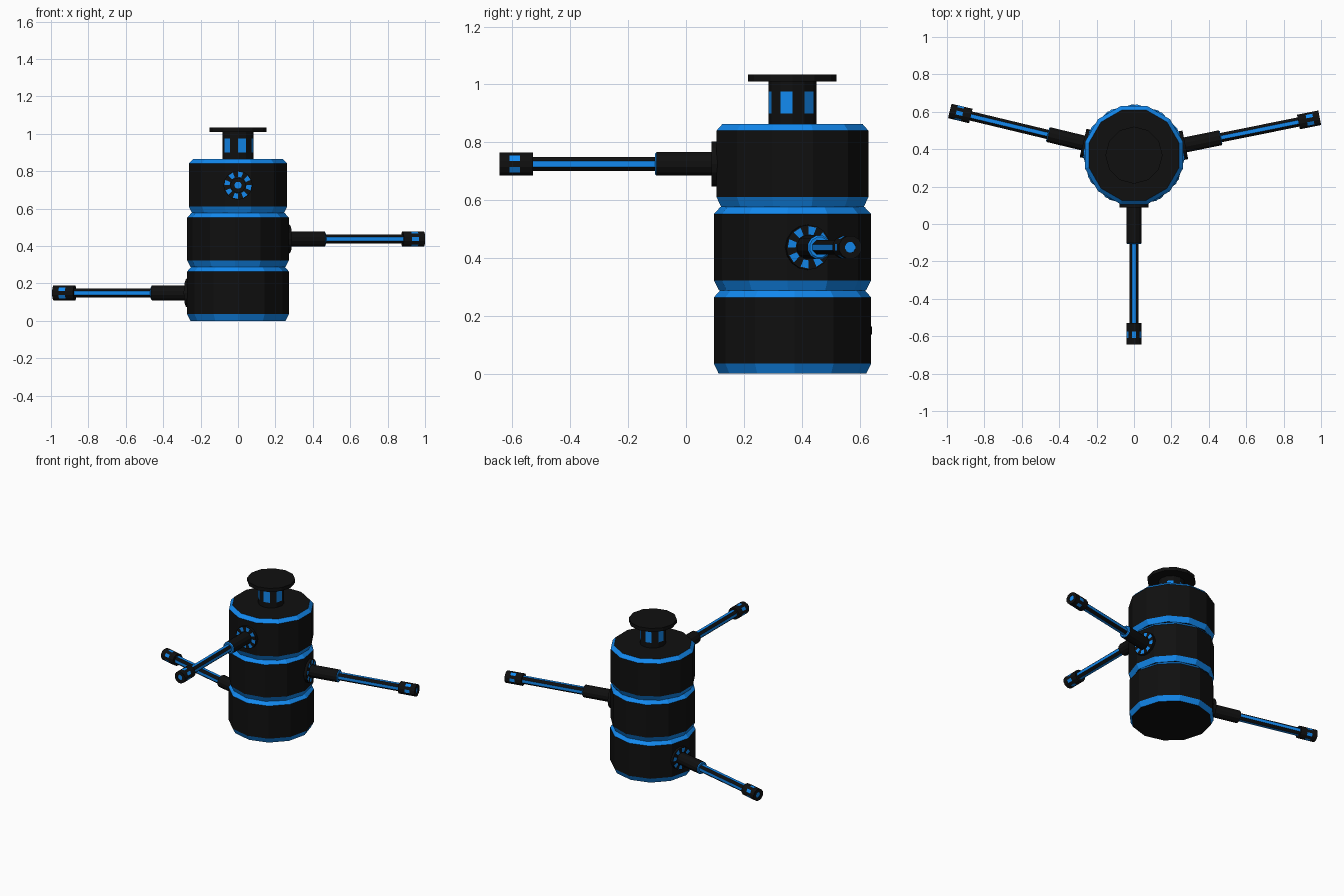
import bpy, bmesh
from math import sin, cos, radians, pi
from mathutils import Matrix, Vector

if "Cube" in bpy.data.objects:
    bpy.data.objects.remove(bpy.data.objects["Cube"])


def material(name, color):
    m = bpy.data.materials.new(name)
    m.diffuse_color = color
    m.use_nodes = True
    m.node_tree.nodes["Principled BSDF"].inputs["Base Color"].default_value = m.diffuse_color
    return m


BLACK = material("black", (0.005, 0.005, 0.005, 1))
BLUE = material("blue", (0.006, 0.25, 0.87, 1))
CENTER = Vector((0, 0.368, 0))


def lathe(name, profile, sides, matrix, offset=0.0, blue=(), windows=None, recess=0.0):
    """Stack rings of (radius, height). blue: bands fully blue (-1 = end cap).
    windows: (band, parity) makes every second face of a band a blue panel."""
    bm = bmesh.new()
    rings = [[bm.verts.new((r * cos(offset + 2 * pi * i / sides),
                            r * sin(offset + 2 * pi * i / sides), h))
              for i in range(sides)] for r, h in profile]
    panels = []
    for b, (lo, hi) in enumerate(zip(rings, rings[1:])):
        for i in range(sides):
            j = (i + 1) % sides
            f = bm.faces.new((lo[i], lo[j], hi[j], hi[i]))
            f.material_index = int(b in blue)
            if windows and b == windows[0] and i % 2 == windows[1]:
                panels.append(f)
    bm.faces.new(rings[0][::-1])
    bm.faces.new(rings[-1]).material_index = int(-1 in blue)
    if panels and recess:
        bmesh.ops.inset_individual(bm, faces=panels, thickness=0.002, depth=-recess)
    for f in panels:
        f.material_index = 1
    me = bpy.data.meshes.new(name)
    bm.to_mesh(me)
    bm.free()
    me.materials.append(BLACK)
    me.materials.append(BLUE)
    ob = bpy.data.objects.new(name, me)
    ob.matrix_world = matrix
    bpy.context.collection.objects.link(ob)
    return ob


def outward(angle, z):
    """Frame whose local z points out of the body at the given angle."""
    out = Vector((cos(angle), sin(angle), 0))
    up = Vector((0, 0, 1))
    m = Matrix((up.cross(out), up, out)).transposed().to_4x4()
    m.translation = CENTER + up * z
    return m


# Three stacked drums, each turned to face its own arm
for label, z, deg, roll in (("lower", 0.0, 166.5, 1),
                            ("middle", 0.288, 11.4, 0),
                            ("upper", 0.576, -90, 1)):
    a = radians(deg)
    lathe(label + "_drum", [(0.255, 0), (0.272, 0.035), (0.272, 0.264), (0.25, 0.288)],
          12, Matrix.Translation(CENTER + Vector((0, 0, z))), a + pi / 12, blue=(0, 2))

    m = outward(a, z + 0.149)
    # Mounting disc with a ring of blue wedges
    lathe(label + "_arm_hub", [(0.078, 0.2), (0.078, 0.28), (0.073, 0.28), (0.045, 0.28)],
          16, m, windows=(2, 1), recess=0.003)
    # Thick sleeve with a blue end
    lathe(label + "_arm_sleeve", [(0.042, 0.2), (0.042, 0.47), (0.036, 0.475)],
          12, m, pi / 12, blue=(1, -1))
    # Thin striped rod
    lathe(label + "_arm_rod", [(0.027, 0.4), (0.027, 0.9)],
          8, m, -pi / 8, windows=(0, 0))
    # Tip with slots and a blue bore
    lathe(label + "_arm_tip", [(0.041, 0.897), (0.041, 0.942), (0.041, 0.978),
                               (0.041, 1.013), (0.019, 1.013), (0.019, 1.008)],
          12, m, -pi / 12, blue=(-1,), windows=(1, roll), recess=0.004)

# Neck with blue windows and flat lid
top = Matrix.Translation(CENTER)
lathe("neck", [(0.083, 0.85), (0.083, 0.9), (0.083, 0.975), (0.083, 1.015)],
      12, top, windows=(1, 1), recess=0.005)
lathe("lid", [(0.153, 1.01), (0.153, 1.034)], 12, top)
